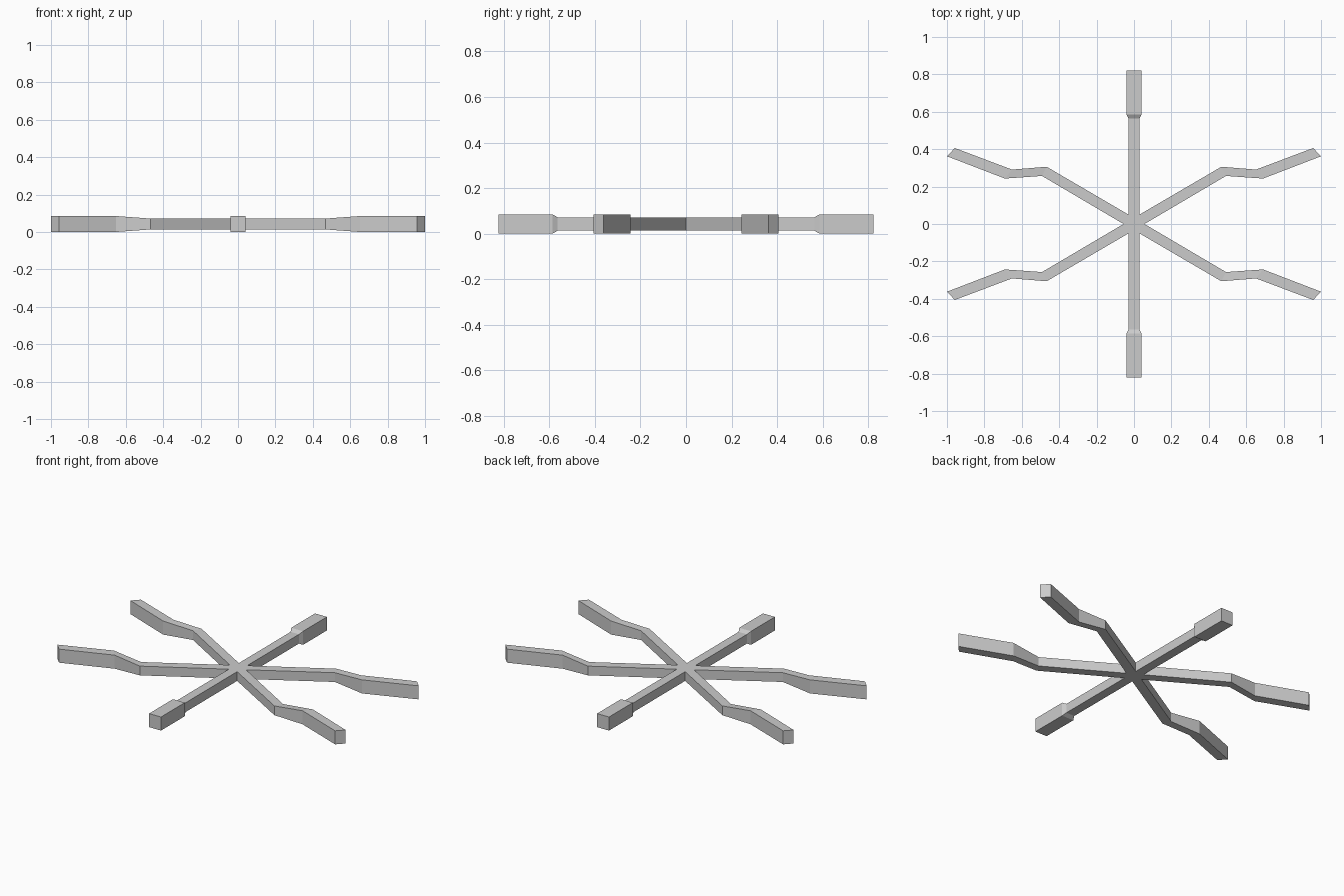
import bpy, bmesh

if "Cube" in bpy.data.objects:
    bpy.data.objects.remove(bpy.data.objects["Cube"])

MID, THIN, THICK = 0.0425, 0.029, 0.0425   # mid height and half heights

# Arm sections: (left corner, right corner, half height), hub to tip
STRAIGHT = [((-0.029, 0.05), (0.029, 0.05), THIN),
            ((-0.029, 0.563), (0.029, 0.563), THIN),
            ((-0.041, 0.586), (0.041, 0.586), THICK),
            ((-0.041, 0.822), (0.041, 0.822), THICK)]
BENT = [((0.029, 0.05), (0.056, 0.0), THIN),
        ((0.467, 0.306), (0.492, 0.257), THIN),
        ((0.652, 0.291), (0.69, 0.243), THICK),
        ((0.958, 0.406), (1.0, 0.362), THICK)]

bm = bmesh.new()


def add_arm(sections, sx, sy):
    """Loft one arm outward from the hub and cap its tip."""
    rings = []
    for (lx, ly), (rx, ry), h in sections:
        rings.append([bm.verts.new((x * sx, y * sy, MID + z)) for x, y, z in
                      ((lx, ly, -h), (rx, ry, -h), (rx, ry, h), (lx, ly, h))])
    for a, b in zip(rings, rings[1:]):
        for i in range(4):
            j = (i + 1) % 4
            bm.faces.new((a[i], a[j], b[j], b[i]))
    bm.faces.new(rings[-1])


# Two straight arms and four mirrored bent arms
for sy in (1, -1):
    add_arm(STRAIGHT, 1, sy)
    for sx in (1, -1):
        add_arm(BENT, sx, sy)

# Hexagonal hub where the arms meet
hub = [(0.056, 0), (0.029, 0.05), (-0.029, 0.05),
       (-0.056, 0), (-0.029, -0.05), (0.029, -0.05)]
for h in (-THIN, THIN):
    bm.faces.new([bm.verts.new((x, y, MID + h)) for x, y in hub])

# Weld the arms to the hub
bmesh.ops.remove_doubles(bm, verts=bm.verts[:], dist=0.0005)
bmesh.ops.recalc_face_normals(bm, faces=bm.faces[:])

mesh = bpy.data.meshes.new("six_arm_base")
bm.to_mesh(mesh)
bm.free()
obj = bpy.data.objects.new("six_arm_base", mesh)
bpy.context.collection.objects.link(obj)
